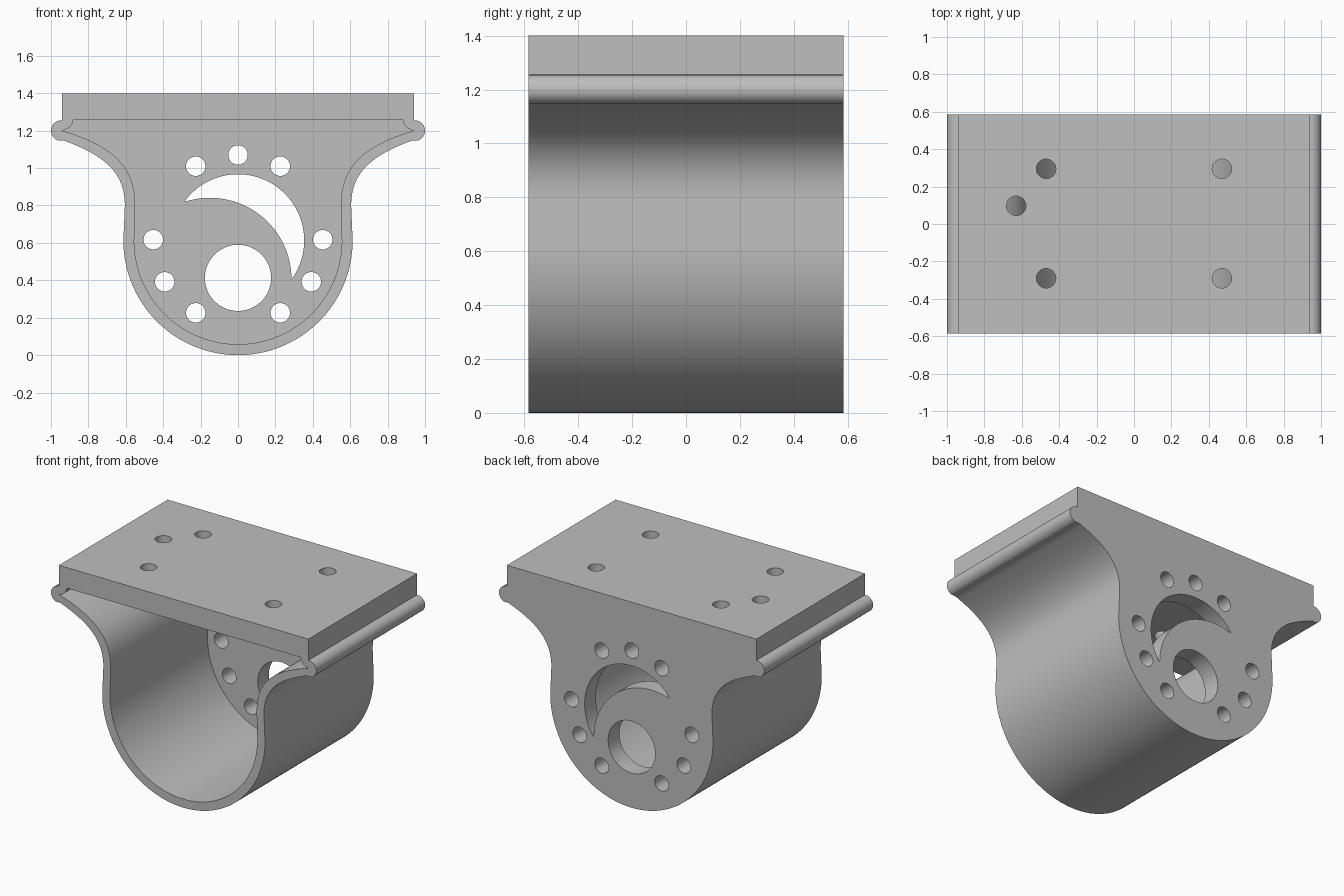
import bpy, bmesh, math
from mathutils import Vector
from mathutils.geometry import interpolate_bezier

HALF_DEPTH = 0.585
BACK_WALL = 0.12
AXIS_Z = 0.613

old = bpy.data.objects.get("Cube")
if old:
    bpy.data.objects.remove(old, do_unlink=True)

grey = bpy.data.materials.new("light_grey")
grey.use_nodes = True
colour = (0.52, 0.52, 0.52, 1)
grey.diffuse_color = colour
grey.node_tree.nodes["Principled BSDF"].inputs["Base Color"].default_value = colour


def arc(cx, cy, r, start, end, steps):
    """Points on an arc, angles in degrees."""
    angles = [math.radians(start + (end - start) * i / steps) for i in range(steps + 1)]
    return [(cx + r * math.cos(a), cy + r * math.sin(a)) for a in angles]


def circle(cx, cy, r, steps=40):
    return arc(cx, cy, r, 0, 360, steps)[:-1]


def bezier(a, b, c, d, steps):
    pts = interpolate_bezier(*[Vector(p) for p in (a, b, c, d)], steps + 1)
    return [(p[0], p[1]) for p in pts]


def mirrored(half):
    """Close a right-hand outline by mirroring it across the middle."""
    return half + [(-x, z) for x, z in reversed(half) if x > 0.0001]


def prisms(name, outlines, low, high, axis):
    """One object made of outlines extruded along y or z."""
    bm = bmesh.new()
    for outline in outlines:
        if axis == "y":
            verts = [bm.verts.new((x, low, z)) for x, z in outline]
            step = Vector((0, high - low, 0))
        else:
            verts = [bm.verts.new((x, y, low)) for x, y in outline]
            step = Vector((0, 0, high - low))
        face = bm.faces.new(verts)
        grown = bmesh.ops.extrude_face_region(bm, geom=[face], use_keep_orig=True)
        moved = [g for g in grown["geom"] if isinstance(g, bmesh.types.BMVert)]
        bmesh.ops.translate(bm, verts=moved, vec=step)
    bmesh.ops.recalc_face_normals(bm, faces=bm.faces)
    mesh = bpy.data.meshes.new(name)
    bm.to_mesh(mesh)
    bm.free()
    mesh.materials.append(grey)
    obj = bpy.data.objects.new(name, mesh)
    bpy.context.scene.collection.objects.link(obj)
    return obj


def cut(target, cutter):
    """Subtract the cutter, then remove it."""
    cutter.hide_render = True
    mod = target.modifiers.new("cut", "BOOLEAN")
    mod.operation = "DIFFERENCE"
    mod.solver = "EXACT"
    mod.object = cutter
    bpy.context.view_layer.objects.active = target
    bpy.ops.object.modifier_apply(modifier=mod.name)
    bpy.data.objects.remove(cutter, do_unlink=True)


# Outer outline: round belly, flared shoulder, rounded lip, top plate
outer = [(0, 0)] + arc(0, AXIS_Z, 0.613, -90, 0, 40)[1:]
outer += bezier((0.605, 0.8), (0.605, 0.98), (0.72, 1.07), (0.93, 1.147), 24)
outer += arc(0.945, 1.2, 0.055, -75, 90, 16)
outer += [(0.94, 1.255), (0.94, 1.4)]
bracket = prisms("motor_bracket", [mirrored(outer)], -HALF_DEPTH, HALF_DEPTH, "y")

# Cavity, open at the front and closed by the back wall
inner = [(0, 0.06)] + arc(0, AXIS_Z, 0.555, -90, 0, 40)[1:]
inner += bezier((0.55, 0.8), (0.55, 1.01), (0.67, 1.12), (0.94, 1.2), 24)
inner += bezier((0.94, 1.2), (0.90, 1.21), (0.885, 1.23), (0.88, 1.26), 8)[1:]
cut(bracket, prisms("cavity", [mirrored(inner)], -0.7, HALF_DEPTH - BACK_WALL, "y"))

# Crescent slot between two arcs
tip_low = math.degrees(math.atan2(-0.208, 0.285))
tip_high = 180 - math.degrees(math.atan2(0.208, 0.285))
crescent = arc(0, AXIS_Z, 0.354, tip_low, tip_high, 60)
crescent += arc(-0.15, 0.405, 0.436, 107, 0, 40)[1:-1]

# Shaft hole and ring of mounting holes in the back wall
holes = [crescent, circle(0, 0.413, 0.177, 72), circle(0, 1.07, 0.052)]
for x, z in [(0.226, 1.01), (0.453, 0.617), (0.392, 0.392), (0.226, 0.226)]:
    for side in (-1, 1):
        holes.append(circle(side * x, z, 0.052))
cut(bracket, prisms("back_holes", holes, 0.4, 0.7, "y"))

# Screw holes through the top plate
screws = [circle(x, y, 0.052) for x in (-0.47, 0.47) for y in (-0.29, 0.295)]
screws.append(circle(-0.63, 0.097, 0.052))
cut(bracket, prisms("plate_holes", screws, 1.2, 1.5, "z"))

bpy.ops.object.select_all(action="DESELECT")
bracket.select_set(True)
bpy.context.view_layer.objects.active = bracket
bpy.ops.object.shade_smooth_by_angle(angle=math.radians(30))
